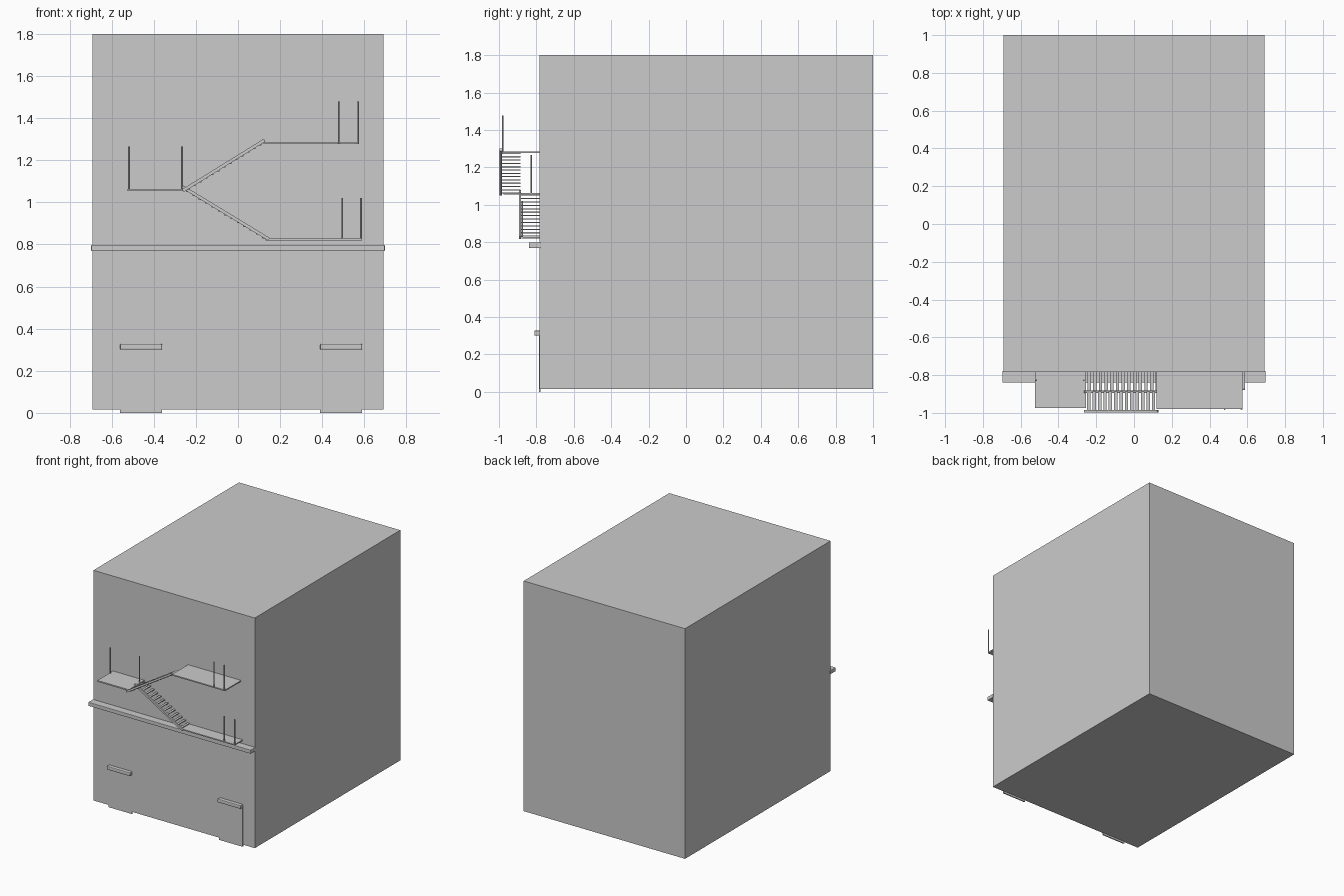
import bpy, math
from mathutils import Vector

if "Cube" in bpy.data.objects:
    bpy.data.objects.remove(bpy.data.objects["Cube"])


def box(name, x, y, z, bevel=0):
    # axis-aligned box from (min, max) ranges
    bpy.ops.mesh.primitive_cube_add(size=1, location=[sum(r) / 2 for r in (x, y, z)])
    ob = bpy.context.object
    ob.name = name
    ob.scale = [r[1] - r[0] for r in (x, y, z)]
    bpy.ops.object.transform_apply(location=False, rotation=False, scale=True)
    if bevel:
        m = ob.modifiers.new("bevel", 'BEVEL')
        m.width, m.segments = bevel, 2
    return ob


def post(name, x, y, z0, z1):
    bpy.ops.mesh.primitive_cylinder_add(vertices=12, radius=0.0045, depth=z1 - z0,
                                        location=(x, y, (z0 + z1) / 2))
    bpy.context.object.name = name
    bpy.ops.object.shade_smooth_by_angle()


def stair(name, start, end, y_rail, y_treads, count=13):
    # sloped outer stringer plus open treads between two (x, z) points
    a, b = Vector(start), Vector(end)
    d = b - a
    bpy.ops.mesh.primitive_cube_add(size=1, location=((a.x + b.x) / 2, sum(y_rail) / 2, (a.y + b.y) / 2))
    ob = bpy.context.object
    ob.name = name + "_stringer"
    ob.scale = (d.length, y_rail[1] - y_rail[0], 0.015)
    ob.rotation_euler.y = -math.atan2(d.y, d.x)
    for i in range(count):
        p = a + d * ((i + 0.8) / (count + 0.6))
        box(f"{name}_tread_{i}", (p.x - 0.009, p.x + 0.009), y_treads,
            (p.y - 0.010, p.y - 0.004))


WALL = -0.783
box("building", (-0.692, 0.692), (WALL, 1.0), (0.015, 1.8))
box("ledge", (-0.697, 0.697), (-0.84, WALL + 0.005), (0.769, 0.798), 0.003)

# doors and their canopies
for side, x0 in (("left", -0.56), ("right", 0.39)):
    box("door_" + side, (x0, x0 + 0.2), (WALL - 0.004, WALL + 0.005), (0, 0.302))
    box("canopy_" + side, (x0, x0 + 0.2), (-0.811, WALL + 0.005), (0.30, 0.328), 0.006)

# landings
box("lower_landing", (0.13, 0.588), (-0.88, WALL), (0.819, 0.828))
box("middle_landing", (-0.524, -0.255), (-0.975, WALL), (1.054, 1.064))
box("upper_landing", (0.12, 0.575), (-0.98, WALL), (1.276, 1.285))

# railing posts
for n, x, y, z0, z1 in (("lower_post_a", 0.495, -0.875, 0.825, 1.02),
                        ("lower_post_b", 0.584, -0.875, 0.825, 1.02),
                        ("middle_post_a", -0.517, -0.828, 1.06, 1.265),
                        ("middle_post_b", -0.265, -0.828, 1.06, 1.265),
                        ("upper_post_a", 0.48, -0.98, 1.28, 1.478),
                        ("upper_post_b", 0.569, -0.98, 1.28, 1.478)):
    post(n, x, y, z0, z1)

# two flights of stairs
stair("lower_stair", (-0.262, 1.073), (0.148, 0.824), (-0.894, -0.882), (-0.884, WALL))
stair("upper_stair", (-0.262, 1.055), (0.126, 1.295), (-0.998, -0.985), (-0.987, -0.886))
